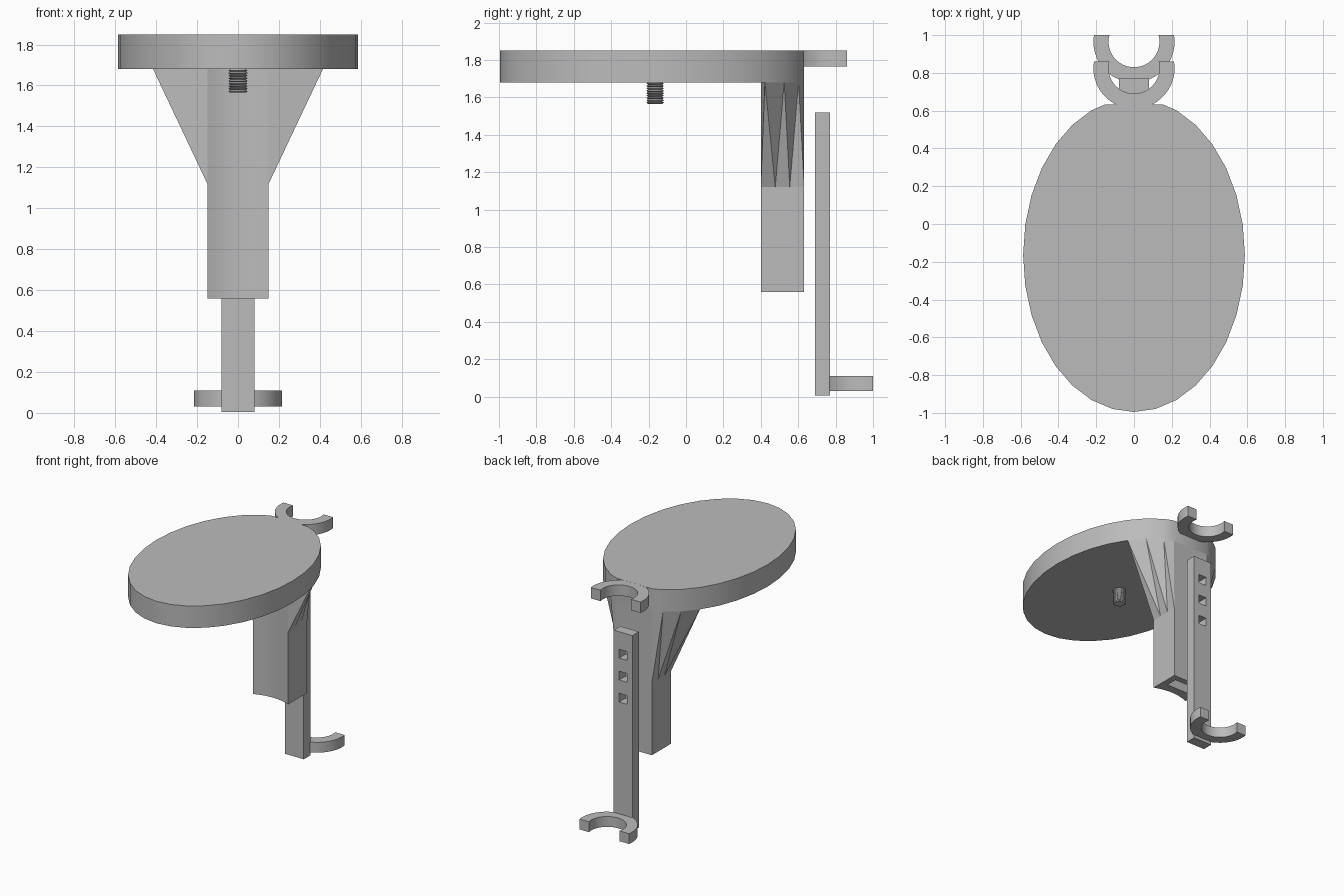
import bpy, bmesh, math

cube = bpy.data.objects.get("Cube")
if cube:
    bpy.data.objects.remove(cube, do_unlink=True)

grey = bpy.data.materials.new("plain grey")
grey.use_nodes = True
grey.diffuse_color = (0.5, 0.5, 0.5, 1)
grey.node_tree.nodes["Principled BSDF"].inputs["Base Color"].default_value = (0.5, 0.5, 0.5, 1)


def finish(name, bm, smooth=None):
    bmesh.ops.recalc_face_normals(bm, faces=bm.faces)
    mesh = bpy.data.meshes.new(name)
    bm.to_mesh(mesh)
    bm.free()
    obj = bpy.data.objects.new(name, mesh)
    bpy.context.scene.collection.objects.link(obj)
    mesh.materials.append(grey)
    if smooth:
        bpy.ops.object.select_all(action="DESELECT")
        obj.select_set(True)
        bpy.context.view_layer.objects.active = obj
        bpy.ops.object.shade_smooth_by_angle(angle=math.radians(smooth))
    return obj


def prism(name, outline, z0, z1, smooth=None):
    bm = bmesh.new()
    base = bm.faces.new([bm.verts.new((x, y, z0)) for x, y in outline])
    top = bmesh.ops.extrude_face_region(bm, geom=[base])["geom"]
    moved = [v for v in top if isinstance(v, bmesh.types.BMVert)]
    bmesh.ops.translate(bm, vec=(0, 0, z1 - z0), verts=moved)
    return finish(name, bm, smooth)


def box(name, x, y0, y1, z0, z1):
    return prism(name, [(-x, y0), (x, y0), (x, y1), (-x, y1)], z0, z1)


def cut(target, cutter):
    cutter.hide_render = True
    mod = target.modifiers.new("cut", "BOOLEAN")
    mod.operation = "DIFFERENCE"
    mod.solver = "EXACT"
    mod.object = cutter
    with bpy.context.temp_override(object=target, active_object=target):
        bpy.ops.object.modifier_apply(modifier=mod.name)
    bpy.data.objects.remove(cutter, do_unlink=True)


# Oval plate, trimmed flat at the back
CY, RX, RY, BACK, UNDER, TOP = -0.165, 0.587, 0.83, 0.632, 1.68, 1.85
SEG = 32


def rim(k):
    a = 2 * math.pi * k / SEG
    return RX * math.sin(a), CY + RY * math.cos(a)


(xa, ya), (xb, yb) = rim(1), rim(2)
corner = xa + (xb - xa) * (ya - BACK) / (ya - yb)
outline = [(corner, BACK)] + [rim(k) for k in range(2, SEG - 1)] + [(-corner, BACK)]
prism("seat_plate", outline, UNDER, TOP, 30)

# Column with a hollowed front and a socket for the bar
W, FRONT, FOOT, FLARE = 0.15, 0.40, 0.56, 1.12
hollow = [(W * t / 6, FRONT + 0.03 * (1 - (t / 6) ** 2)) for t in range(-6, 7)]
column = prism("column", hollow + [(W, BACK), (-W, BACK)], FOOT, UNDER)
cut(column, box("socket_cutter", 0.1, 0.495, 0.585, FOOT - 0.1, 1.6))
bpy.context.view_layer.objects.active = column
bpy.ops.object.select_all(action="DESELECT")
column.select_set(True)
bpy.ops.object.shade_smooth_by_angle(angle=math.radians(25))

# Flared wings: zigzag facets from the plate rim down to the column sides
for side, name in ((1, "left_wing"), (-1, "right_wing")):
    bm = bmesh.new()

    def vert(x, y, z):
        return bm.verts.new((side * x, y, z))

    low = [vert(W, FRONT + (BACK - FRONT) * i / 3, FLARE) for i in range(4)]
    high = [vert(*rim(k), UNDER) for k in (4, 3, 2)] + [vert(corner, BACK, UNDER)]
    inner_front, inner_back = vert(W, FRONT, UNDER), vert(W, BACK, UNDER)
    for i in range(3):
        bm.faces.new((high[i], low[i], low[i + 1]))
        bm.faces.new((high[i], low[i + 1], high[i + 1]))
    bm.faces.new((inner_front, low[0], high[0]))
    bm.faces.new((high[3], low[3], inner_back))
    bm.faces.new([inner_front] + high + [inner_back])
    bm.faces.new([inner_front, inner_back] + low[::-1])
    finish(name, bm)

# Threaded stud under the plate
bm = bmesh.new()
turns, sides = 9, 24
pitch = (UNDER - 1.565) / turns
rings = []
for i in range(2 * turns + 1):
    r = 0.047 if i % 2 else 0.038
    z = 1.565 + pitch * i / 2
    rings.append([bm.verts.new((r * math.cos(2 * math.pi * s / sides),
                                CY + r * math.sin(2 * math.pi * s / sides), z))
                  for s in range(sides)])
for a, b in zip(rings, rings[1:]):
    for s in range(sides):
        t = (s + 1) % sides
        bm.faces.new((a[s], a[t], b[t], b[s]))
bm.faces.new(rings[0])
bm.faces.new(rings[-1])
finish("threaded_stud", bm, 25)

# Sliding bar with three square holes
bar = box("sliding_bar", 0.08, 0.69, 0.77, 0.005, 1.52)
for z in (1.35, 1.18, 1.01):
    cut(bar, box("hole_cutter", 0.034, 0.6, 0.9, z - 0.034, z + 0.034))


# Open C-shaped clips facing backwards
def clip(name, cy, z0, z1, outer=0.215, inner=0.135, tip=0.035):
    def arc(r):
        extra = math.asin(tip / r)
        start, sweep = math.pi - extra, math.pi + 2 * extra
        return [(r * math.cos(start + sweep * i / 24), cy + r * math.sin(start + sweep * i / 24))
                for i in range(25)]
    prism(name, arc(outer) + arc(inner)[::-1], z0, z1, 30)


clip("upper_clip", 0.825, 1.765, 1.8495)
clip("lower_clip", 0.965, 0.03, 0.11)
